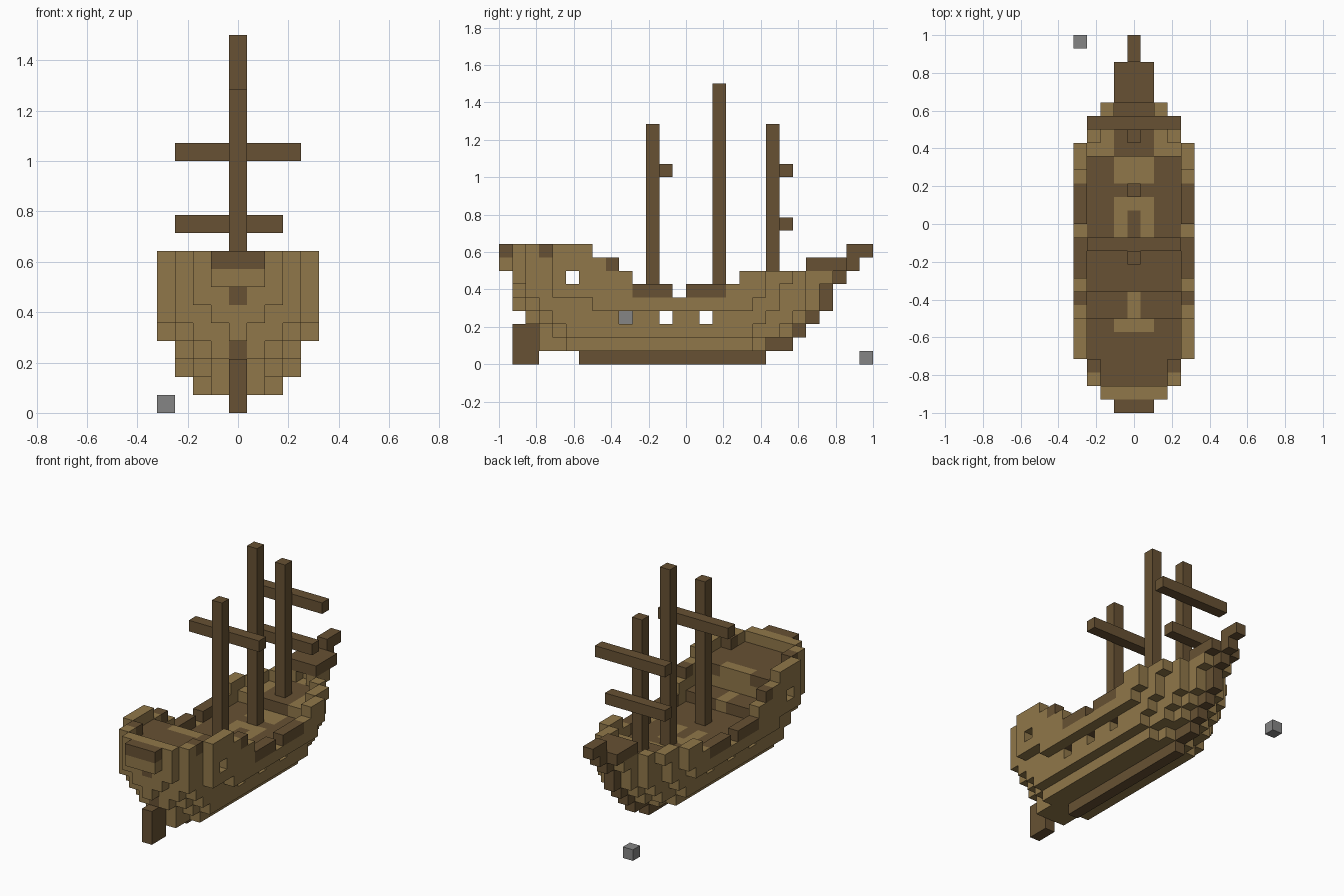
import bpy, bmesh
from mathutils import Vector

V = 2 / 28  # size of one block
cube = bpy.data.objects.get("Cube")
if cube:
    bpy.data.objects.remove(cube, do_unlink=True)


def material(name, rgb):
    m = bpy.data.materials.new(name)
    m.use_nodes = True
    m.diffuse_color = (*rgb, 1)
    m.node_tree.nodes["Principled BSDF"].inputs["Base Color"].default_value = (*rgb, 1)
    return m


MATS = {"tan": material("light_wood", (0.28, 0.185, 0.067)),
        "dark": material("dark_wood", (0.136, 0.083, 0.033)),
        "grey": material("grey_iron", (0.235, 0.235, 0.235))}
blocks = {}  # cell (i, j, k) -> (part, colour)


def box(part, colour, xs, ys, zs):
    """Fill an inclusive range of cells; x is counted from the centre line."""
    for i in range(xs[0], xs[1] + 1):
        for j in range(ys[0], ys[1] + 1):
            for k in range(zs[0], zs[1] + 1):
                blocks[i, j, k] = (part, colour)


# Hull plan per layer: first and last row for each distance from the centre line
PLAN = {1: ((3, 3, 5), (19, 19, 18)),
        2: ((3, 3, 4, 5), (21, 21, 20, 18)),
        3: ((2, 2, 3, 4), (22, 22, 21, 19)),
        4: ((1, 2, 2, 3, 7), (23, 23, 22, 20, 18)),
        5: ((1, 1, 2, 2, 4), (23, 23, 22, 20, 19)),
        6: ((1, 1, 1, 2, 4), (24, 24, 22, 21, 19))}
PLAN[7] = PLAN[8] = PLAN[6]


def inside(i, j, k):
    if k not in PLAN:
        return False
    first, last = PLAN[k]
    a = abs(i)
    return a < len(first) and first[a] <= j <= last[a]


def rail_top(j):
    """Height of the bulwark along the ship, in layers."""
    for end, top in ((6, 9), (8, 8), (9, 7), (12, 6), (13, 5), (17, 6)):
        if j <= end:
            return top
    return 7


def interior(j, k):
    return [i for i in range(-4, 5) if inside(i, j, k) and (i, j, k) not in blocks]


# Hull shell
for k in PLAN:
    for j in range(28):
        for i in range(-4, 5):
            if not inside(i, j, k) or k >= rail_top(j):
                continue
            around = [(i + 1, j, k), (i - 1, j, k), (i, j + 1, k), (i, j - 1, k), (i, j, k - 1)]
            if k == 1 or not all(inside(*c) for c in around):
                dark = (k == 5 and (10 <= j <= 12 or 14 <= j <= 16)) or (j, k) in ((3, 8), (8, 7))
                blocks[i, j, k] = ("hull", "dark" if dark else "tan")

# Main deck with pale planking amidships and a hatch
for j in range(2, 24):
    for i in interior(j, 4):
        pale = abs(i) <= 1 and j in (13, 14, 15, 17, 18) and not (i == 0 and j < 15)
        blocks[i, j, 4] = ("main_deck", "tan" if pale else "dark")
# Raised decks fore and aft
for j in range(19, 24):
    for i in interior(j, 5):
        blocks[i, j, 5] = ("fore_deck", "dark" if abs(i) <= 1 else "tan")
for j in range(2, 6):
    for i in interior(j, 7):
        blocks[i, j, 7] = ("aft_deck", "dark")
for j in (7, 8):
    for i in interior(j, 5):
        blocks[i, j, 5] = ("half_deck", "tan" if i == 0 else "dark")
# Cabin front wall
for k in (5, 6, 7):
    for i in interior(6, k):
        blocks[i, 6, k] = ("cabin_wall", "dark" if abs(i) > 1 and k == 7 else "tan")

# Stern gallery, window and rudder
box("stern_gallery", "tan", (-1, 1), (0, 0), (7, 7))
box("stern_gallery", "dark", (-1, 1), (0, 0), (8, 8))
box("stern_window", "dark", (0, 0), (1, 1), (6, 6))
box("rudder", "dark", (0, 0), (1, 2), (0, 2))
box("rudder", "dark", (0, 0), (2, 2), (3, 3))

# Keel, stem and bowsprit
box("keel", "dark", (0, 0), (6, 19), (0, 0))
for y0, y1, z0, z1 in ((20, 21, 1, 1), (22, 22, 2, 2), (23, 23, 3, 3), (24, 24, 4, 5), (25, 25, 6, 6)):
    box("stem", "dark", (0, 0), (y0, y1), (z0, z1))
box("bow_platform", "dark", (-1, 1), (23, 25), (7, 7))
box("bowsprit", "dark", (0, 0), (26, 26), (7, 7))
box("bowsprit", "dark", (0, 0), (26, 27), (8, 8))

# Masts and yards
for name, row, top in (("aft", 11, 17), ("main", 16, 20), ("fore", 20, 17)):
    box(name + "_mast", "dark", (0, 0), (row, row), (5, top))
box("aft_yard", "dark", (-3, 3), (12, 12), (14, 14))
box("fore_upper_yard", "dark", (-3, 3), (21, 21), (14, 14))
box("fore_lower_yard", "dark", (-3, 2), (21, 21), (10, 10))

# Ports cut through both sides, a gun and a loose block
for j, k in ((5, 6), (9, 3), (12, 3), (15, 3)):
    for i in (-4, -3, 3, 4):
        blocks.pop((i, j, k), None)
box("gun", "grey", (2, 2), (9, 9), (3, 3))
box("loose_block", "grey", (-4, -4), (27, 27), (0, 0))


def build(part):
    """Make one mesh from the open sides of a part's blocks."""
    cells = {c: col for c, (p, col) in blocks.items() if p == part}
    colours = sorted(set(cells.values()))
    bm = bmesh.new()
    for cell, colour in cells.items():
        centre = Vector(cell) + Vector((0, -13.5, 0.5))
        for axis in range(3):
            for sign in (-1, 1):
                n = Vector((0, 0, 0))
                n[axis] = sign
                if tuple(int(a + b) for a, b in zip(cell, n)) in blocks:
                    continue
                u = Vector((0, 0, 0))
                u[(axis + 1) % 3] = 1
                w = n.cross(u)
                corners = (-u - w, u - w, u + w, w - u)
                face = bm.faces.new([bm.verts.new((centre + (n + c) / 2) * V) for c in corners])
                face.material_index = colours.index(colour)
    bmesh.ops.remove_doubles(bm, verts=bm.verts, dist=V / 100)
    bmesh.ops.dissolve_limit(bm, angle_limit=0.01, verts=bm.verts, edges=bm.edges,
                             delimit={"MATERIAL"})
    mesh = bpy.data.meshes.new(part)
    bm.to_mesh(mesh)
    bm.free()
    for colour in colours:
        mesh.materials.append(MATS[colour])
    bpy.context.scene.collection.objects.link(bpy.data.objects.new(part, mesh))


for part in sorted({p for p, c in blocks.values()}):
    build(part)
